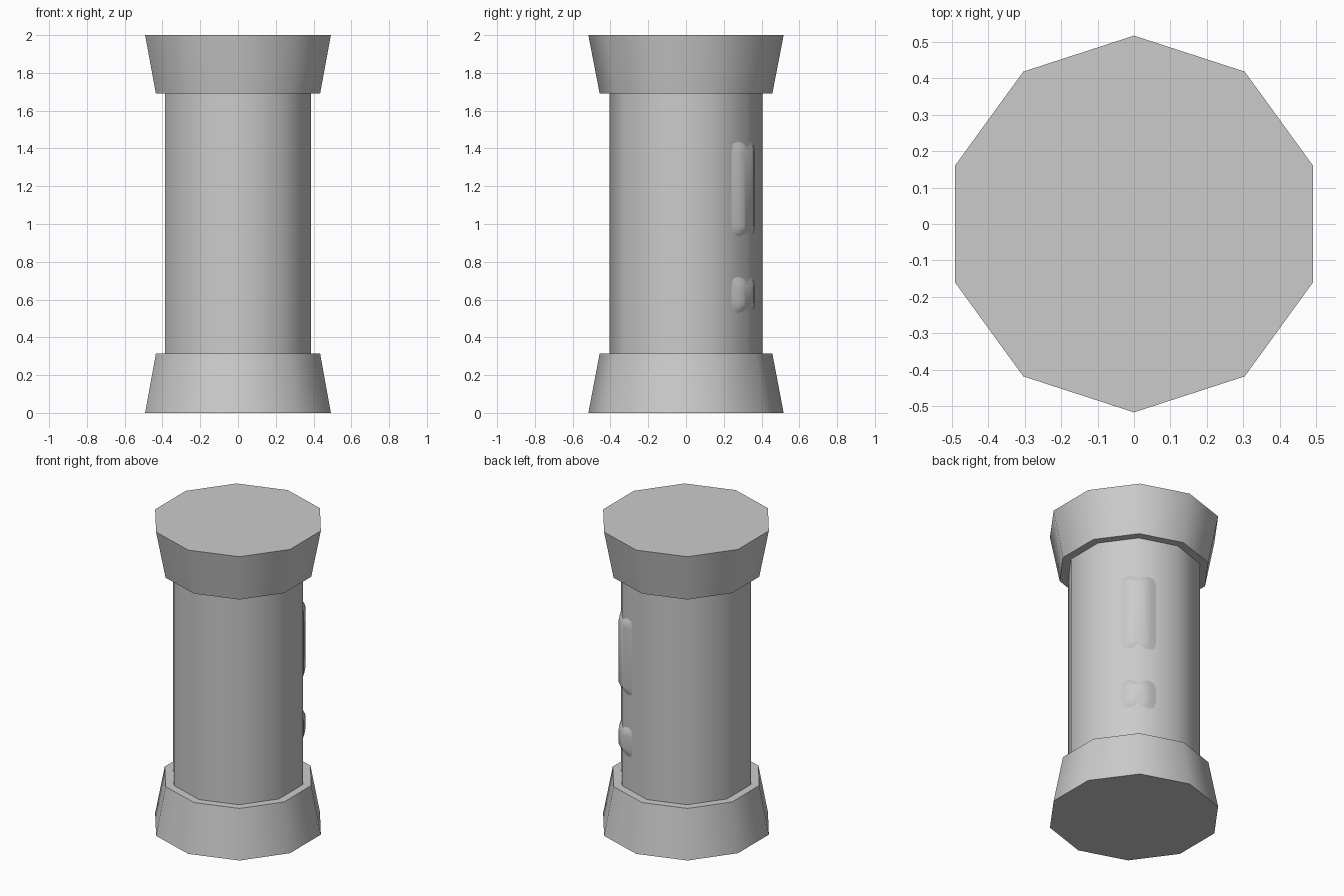
import bpy, bmesh
from math import sin, cos, pi, radians

if "Cube" in bpy.data.objects:
    bpy.data.objects.remove(bpy.data.objects["Cube"])

SIDES = 10


def finish(name, bm, angle):
    bmesh.ops.recalc_face_normals(bm, faces=bm.faces)
    mesh = bpy.data.meshes.new(name)
    bm.to_mesh(mesh)
    bm.free()
    ob = bpy.data.objects.new(name, mesh)
    bpy.context.collection.objects.link(ob)
    bpy.ops.object.select_all(action='DESELECT')
    ob.select_set(True)
    bpy.context.view_layer.objects.active = ob
    bpy.ops.object.shade_smooth_by_angle(angle=radians(angle))
    return ob


def loft(name, rings, angle=45):
    """Skin a list of equal-length point rings and cap both ends."""
    bm = bmesh.new()
    loops = [[bm.verts.new(p) for p in ring] for ring in rings]
    for a, b in zip(loops, loops[1:]):
        for i in range(len(a)):
            j = (i + 1) % len(a)
            bm.faces.new((a[i], a[j], b[j], b[i]))
    bm.faces.new(loops[0])
    bm.faces.new(loops[-1])
    return finish(name, bm, angle)


def decagon(r, z):
    return [(r * cos(pi / 2 + 2 * pi * i / SIDES),
             r * sin(pi / 2 + 2 * pi * i / SIDES), z) for i in range(SIDES)]


def pill_ring(z0, z1, inset, dist, yaw=radians(54)):
    """Rounded rectangle standing upright, facing outward along yaw."""
    w, h, c = 0.106 - inset, (z1 - z0) / 2 - inset, 0.078 - inset
    zc, pts = (z0 + z1) / 2, []
    for k, (sx, sz) in enumerate(((1, 1), (-1, 1), (-1, -1), (1, -1))):
        for s in range(4):
            a = k * pi / 2 + s * pi / 6
            u = sx * (w - c) + c * cos(a)
            v = sz * (h - c) + c * sin(a)
            pts.append((dist * cos(yaw) - u * sin(yaw),
                        dist * sin(yaw) + u * cos(yaw), zc + v))
    return pts


# Shaft and flared end caps
loft("shaft", [decagon(0.405, 0.30), decagon(0.405, 1.70)])
loft("base_cap", [decagon(0.517, 0.0), decagon(0.457, 0.315)])
loft("top_cap", [decagon(0.457, 1.69), decagon(0.517, 2.0)])

# Low domed buttons wrapped over one corner of the shaft
for name, z0, z1 in (("lower_button", 0.505, 0.745),
                     ("upper_button", 0.91, 1.46)):
    loft(name, [pill_ring(z0, z1, d, r) for d, r in
                ((0.0, 0.376), (0.03, 0.394), (0.065, 0.411))], 60)
